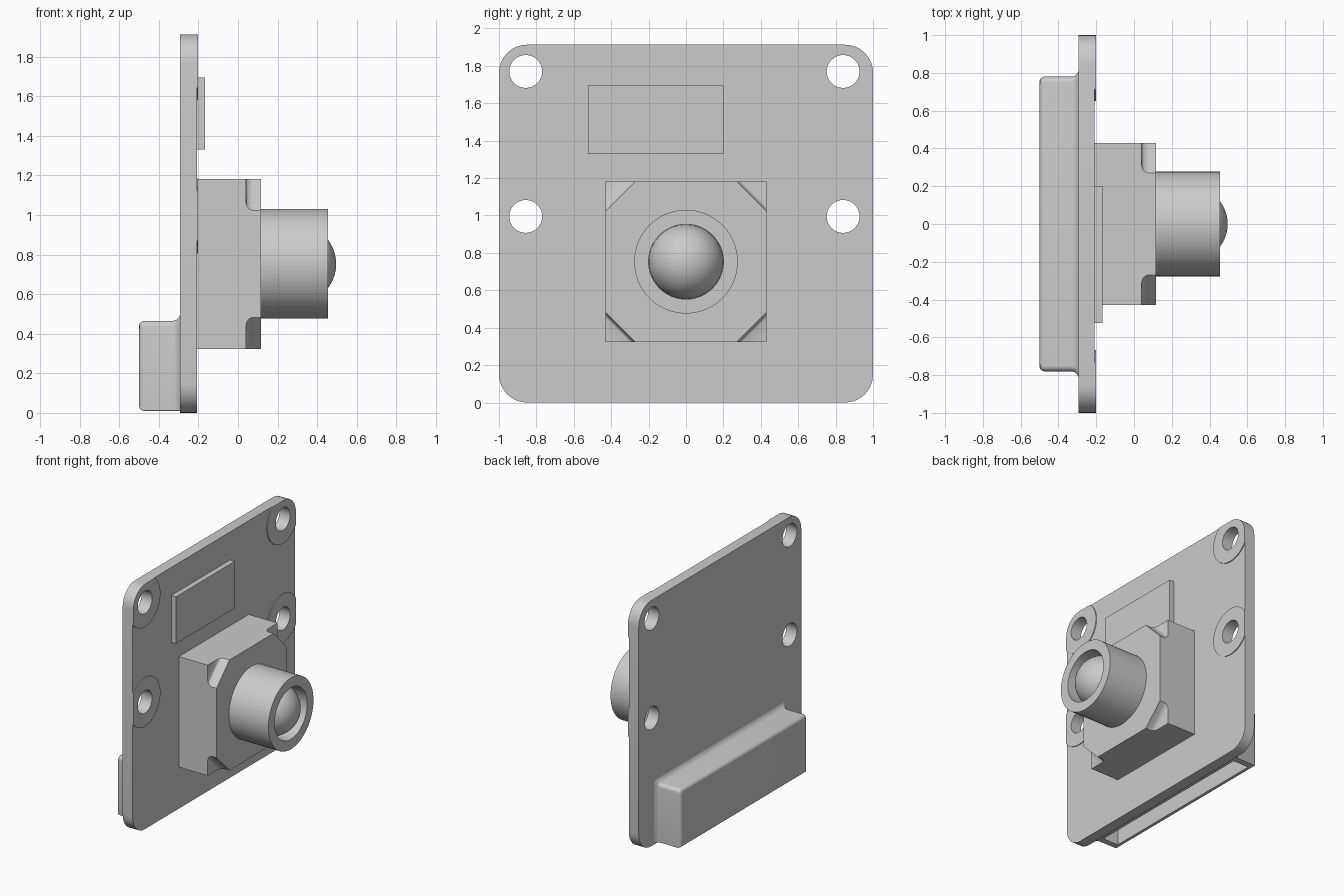
import bpy, bmesh
from math import cos, sin, pi, sqrt
from mathutils import Vector

cube = bpy.data.objects.get("Cube")
if cube:
    bpy.data.objects.remove(cube)

GREY = (0.6, 0.6, 0.6, 1)
mat = bpy.data.materials.new("plain grey")
mat.use_nodes = True
mat.diffuse_color = GREY
mat.node_tree.nodes["Principled BSDF"].inputs["Base Color"].default_value = GREY

X, Y, Z = Vector((1, 0, 0)), Vector((0, 1, 0)), Vector((0, 0, 1))


def finish(name, bm):
    bmesh.ops.remove_doubles(bm, verts=bm.verts, dist=1e-5)
    bmesh.ops.recalc_face_normals(bm, faces=bm.faces)
    mesh = bpy.data.meshes.new(name)
    bm.to_mesh(mesh)
    bm.free()
    mesh.materials.append(mat)
    obj = bpy.data.objects.new(name, mesh)
    bpy.context.collection.objects.link(obj)
    return obj


def loft(name, rings, caps=True):
    """Skin a list of closed rings of points."""
    bm = bmesh.new()
    rows = [[bm.verts.new(p) for p in ring] for ring in rings]
    n = len(rows[0])
    for a, b in zip(rows, rows[1:]):
        for i in range(n):
            j = (i + 1) % n
            bm.faces.new((a[i], a[j], b[j], b[i]))
    if caps:
        bm.faces.new(rows[0])
        bm.faces.new(rows[-1])
    return finish(name, bm)


def slab(name, outline, x0, x1):
    return loft(name, [[(x, y, z) for y, z in outline] for x in (x0, x1)])


def box(name, x0, x1, y0, y1, z0, z1):
    return slab(name, [(y0, z0), (y1, z0), (y1, z1), (y0, z1)], x0, x1)


def circle(y, z, r, n=48):
    return [(y + r * cos(2 * pi * i / n), z + r * sin(2 * pi * i / n)) for i in range(n)]


def rounded(y0, y1, z0, z1, r_low, r_top, n=8):
    """Rectangle outline with rounded lower and upper corners."""
    pts = []
    corners = [(y1, z1, -1, -1, r_top), (y0, z1, 1, -1, r_top),
               (y0, z0, 1, 1, r_low), (y1, z0, -1, 1, r_low)]
    for k, (y, z, sy, sz, r) in enumerate(corners):
        for i in range(n + 1):
            a = (k + i / n) * pi / 2
            pts.append((y + sy * r + r * cos(a), z + sz * r + r * sin(a)))
    return pts


def lathe(name, profile, z0, n=64):
    """Revolve (x, radius) points about the lens axis."""
    return loft(name, [[(x, y, z) for y, z in circle(0, z0, r, n)] for x, r in profile], False)


def boolean(obj, cutter, operation="DIFFERENCE", keep=False):
    mod = obj.modifiers.new("cut", "BOOLEAN")
    mod.operation, mod.solver, mod.object = operation, "EXACT", cutter
    bpy.context.view_layer.objects.active = obj
    bpy.ops.object.modifier_apply(modifier=mod.name)
    if not keep:
        bpy.data.objects.remove(cutter)


# Circuit board, raised pads and mounting holes
BACK, FRONT, PAD = -0.293, -0.208, -0.201
outline = rounded(-1, 1, 0, 1.913, 0.15, 0.15)
board = slab("board", outline, BACK, FRONT)
parts = [board]
for side, y in (("right", -0.857), ("left", 0.84)):
    for level, z in (("lower", 0.995), ("upper", 1.77)):
        pad = slab(f"{level}_{side}_pad", circle(y, z, 0.19), FRONT - 0.01, PAD)
        boolean(pad, slab("pad_trim", outline, -0.4, 0), "INTERSECT")
        drill = slab("drill", circle(y, z, 0.088, 32), -0.5, 0)
        boolean(board, drill, keep=True)
        boolean(pad, drill)
        parts.append(pad)

# Chip
parts.append(box("chip", FRONT - 0.01, -0.167, -0.523, 0.2, 1.33, 1.695))

# Camera housing with filleted notches at the corners
LENS_Z, HALF = 0.753, 0.43
housing = box("camera_housing", FRONT - 0.01, 0.116, -HALF, HALF, LENS_Z - HALF, LENS_Z + HALF)
notch = [(0.2, -0.2), (0.2, 0.113), (0.075, 0.113), (0.058, 0.109),
         (0.045, 0.098), (0.04, 0.083), (0.04, -0.2)]
for sy in (-1, 1):
    for sz in (-1, 1):
        corner = Vector((0, sy * HALF, LENS_Z + sz * HALF))
        inward = -(Y * sy + Z * sz) / sqrt(2)
        along = X.cross(inward)
        rings = [[corner + X * x + inward * u + along * t for x, u in notch] for t in (-0.4, 0.4)]
        boolean(housing, loft("notch", rings))
parts.append(housing)

# Lens barrel with bore, and glass dome
parts.append(lathe("lens_barrel", [(0.1, 0), (0.1, 0.277), (0.456, 0.277), (0.456, 0.2),
                                   (0.297, 0.2), (0.297, 0)], LENS_Z))
dome = [(0.296 + 0.2 * sin(i * pi / 24), 0.2 * cos(i * pi / 24)) for i in range(13)]
parts.append(lathe("lens_dome", dome, LENS_Z, 32))

# Ribbon connector: rounded shell flaring into the board, open underneath
sections = [(-0.5, -0.025), (-0.497, -0.013), (-0.488, -0.004), (-0.475, 0),
            (-0.328, 0), (-0.312, 0.005), (-0.3, 0.017), (BACK + 0.002, 0.035)]
rings = []
for x, d in sections:
    ring = rounded(-0.78 - d, 0.78 + d, 0.01 - min(d, 0), 0.465 + d, 0.003, 0.03)
    rings.append([(x, y, z) for y, z in ring])
connector = loft("ribbon_connector", rings)
boolean(connector, box("slot", -0.46, -0.325, -0.73, 0.73, -0.1, 0.4))
parts.append(connector)

# Smooth curved surfaces, keep crisp edges
bpy.ops.object.select_all(action="DESELECT")
for part in parts:
    part.select_set(True)
bpy.context.view_layer.objects.active = board
bpy.ops.object.shade_smooth_by_angle(angle=pi / 6)
